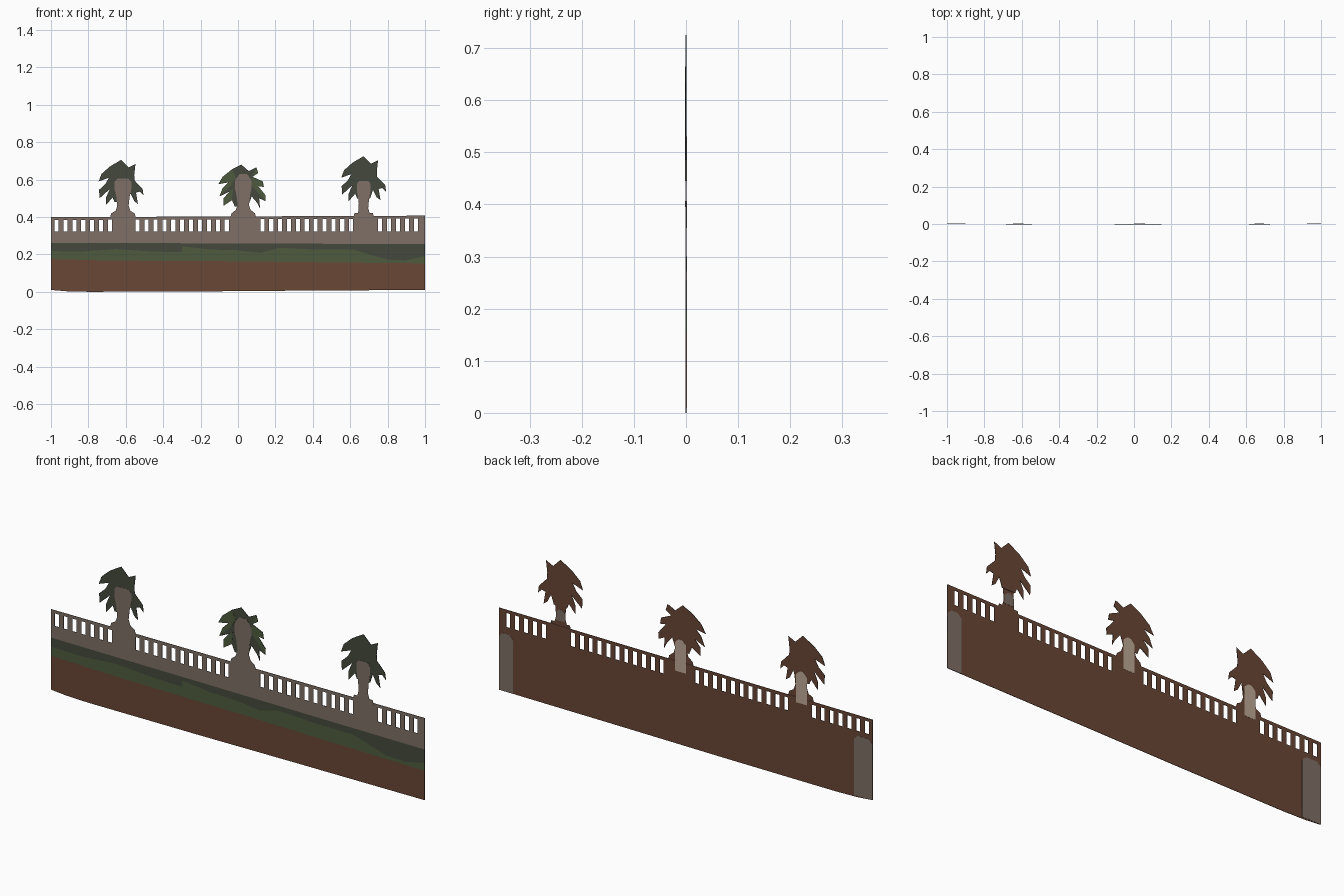
import bpy, bmesh, math

if "Cube" in bpy.data.objects:
    bpy.data.objects.remove(bpy.data.objects["Cube"])


def srgb(r, g, b):
    f = lambda c: c / 12.92 if c <= 0.04045 else ((c + 0.055) / 1.055) ** 2.4
    return (f(r / 255), f(g / 255), f(b / 255), 1)


def material(name, r, g, b):
    m = bpy.data.materials.new(name)
    m.diffuse_color = srgb(r, g, b)
    m.use_nodes = True
    m.node_tree.nodes["Principled BSDF"].inputs["Base Color"].default_value = m.diffuse_color
    return m


BROWN = material("earth_brown", 106, 71, 54)
STONE = material("stone_grey", 127, 112, 102)
DARK = material("dark_green", 67, 73, 60)
GREEN = material("leaf_green", 79, 91, 63)
PALE = material("pale_stone", 190, 168, 150)


def sheet(name, polys, mat, back=BROWN, y=0.0, thick=0.002):
    """Thin upright sheet from (x, z) outlines; front and back coloured apart."""
    bm = bmesh.new()
    for poly in polys:
        area = sum(a[0] * b[1] - b[0] * a[1] for a, b in zip(poly, poly[1:] + poly[:1]))
        pts = poly if area > 0 else poly[::-1]
        bm.faces.new([bm.verts.new((x, y, z)) for x, z in pts])
    bmesh.ops.remove_doubles(bm, verts=bm.verts, dist=0.0001)
    me = bpy.data.meshes.new(name)
    bm.to_mesh(me)
    bm.free()
    me.materials.append(mat)
    me.materials.append(back)
    ob = bpy.data.objects.new(name, me)
    bpy.context.collection.objects.link(ob)
    mod = ob.modifiers.new("thickness", 'SOLIDIFY')
    mod.thickness = thick
    mod.offset = 0
    mod.material_offset = 1
    return ob


# Painted wall bands, bounded by wavy lines
bottom = [(-1, .01), (-.92, .003), (-.8, 0), (-.2, .002), (.3, .006), (1, .01)]
soil = [(-1, .175), (-.7, .167), (0, .163), (.5, .157), (1, .152)]
grass = [(-1, .218), (-.85, .215), (-.65, .228), (-.45, .215), (-.3, .212), (-.3, .243),
         (-.15, .226), (0, .222), (.12, .208), (.22, .235), (.4, .226), (.62, .225),
         (.7, .2), (.8, .172), (.9, .168), (1, .192)]
ledge = [(-1, .262), (1, .255)]
sheet("soil_band", [bottom + soil[::-1]], BROWN)
sheet("grass_band", [soil + grass[::-1]], GREEN)
sheet("hedge_band", [grass + ledge[::-1]], DARK)

# Balustrade: a grid with the slots left out
top = lambda x: .399 + .004 * (x + 1)
SLOT = .022
slots = []
for first, last, count in [(-.97, -.685, 7), (-.537, -.06, 11), (.13, .605, 11), (.76, .952, 5)]:
    slots += [first + (last - first) * i / (count - 1) for i in range(count)]
xs = [-1.0] + [v for s in slots for v in (s - SLOT / 2, s + SLOT / 2)] + [1.0]
rows = [lambda x: .2585 - .0035 * x, lambda x: .323, lambda x: top(x) - .015, top]
cells = []
for i, (a, b) in enumerate(zip(xs, xs[1:])):
    for j in range(3):
        if j == 1 and i % 2 == 1:
            continue
        lo, hi = rows[j], rows[j + 1]
        cells.append([(a, lo(a)), (b, lo(b)), (b, hi(b)), (a, hi(a))])
sheet("balustrade", cells, STONE)

# Palm outlines relative to the palm centre (x, z below the crown tip)
crown = [(0, 0), (-.06, -.035), (-.105, -.075), (-.12, -.115), (-.065, -.095),
         (-.085, -.13), (-.118, -.16), (-.115, -.205), (-.06, -.155), (-.08, -.2),
         (-.08, -.24), (-.045, -.2), (-.035, -.225), (.035, -.225), (.05, -.18),
         (.07, -.22), (.09, -.235), (.08, -.175), (.1, -.17), (.12, -.19), (.115, -.155),
         (.072, -.11), (.07, -.08), (.077, -.022), (.04, -.04)]
crown_mid = [(0, 0), (-.05, -.025), (-.1, -.065), (-.123, -.105), (-.07, -.095),
             (-.1, -.125), (-.118, -.17), (-.065, -.145), (-.095, -.18), (-.095, -.22),
             (-.05, -.19), (-.035, -.225), (.035, -.225), (.055, -.17), (.085, -.205),
             (.1, -.235), (.095, -.18), (.128, -.195), (.13, -.165), (.09, -.115),
             (.12, -.12), (.115, -.09), (.06, -.065), (.09, -.045), (.08, -.015), (.04, -.035)]
trunk = [(.07, .395), (.062, .42), (.04, .432), (.03, .46), (.036, .51), (.045, .55),
         (.045, .59), (.03, .605)]

palms = [("left", -.625, .705, crown, 0), ("middle", .018, .68, crown_mid, .005),
         ("right", .672, .725, crown, -.012)]
for side, cx, tip, shape, lift in palms:
    sheet(side + "_palm_crown", [[(cx + x, tip + z) for x, z in shape]], DARK)
    tx = cx + (.01 if side != "right" else 0)
    half = [(x, z + (lift if z > .43 else 0)) for x, z in trunk]
    if side == "middle":
        half[-1] = (.02, .63)
        tx = cx + .01
    w = .8 if side == "right" else 1
    sheet(side + "_palm_trunk", [[(tx + x * w, z) for x, z in half] +
                                 [(tx - x * w, z) for x, z in half[::-1]]],
          STONE, y=-.0013, thick=.001)

# Lighter fronds on the middle palm
left_leaf = crown_mid[1:7] + [(-.055, -.11), (-.03, -.07)]
right_leaf = crown_mid[17:25] + [(.045, -.1)]
low_leaf = crown_mid[7:11] + [(-.045, -.13)]
sheet("light_fronds", [[(.018 + x, .68 + z) for x, z in leaf]
                       for leaf in (left_leaf, right_leaf, low_leaf)],
      GREEN, back=GREEN, y=-.0012, thick=.0006)


# Patches on the rear
def rounded(x0, x1, z0, z1):
    r = min(.02, (x1 - x0) / 3)
    return [(x0, z0), (x1, z0), (x1, z1 - r), (x1 - r, z1), (x0 + r, z1), (x0, z1 - r)]


def patch(name, x0, x1, z0, z1, mat):
    sheet(name, [rounded(x0, x1, z0, z1)], mat, back=mat, y=.0013, thick=.001)


patch("rear_end_patch_right", .925, 1, .01, .29, STONE)
patch("rear_end_patch_left", -1, -.9, .01, .3, STONE)
patch("rear_trunk_patch_middle", .0, .058, .355, .512, PALE)
patch("rear_trunk_patch_left", -.648, -.59, .375, .53, PALE)
patch("rear_trunk_patch_right", .645, .695, .43, .485, STONE)
